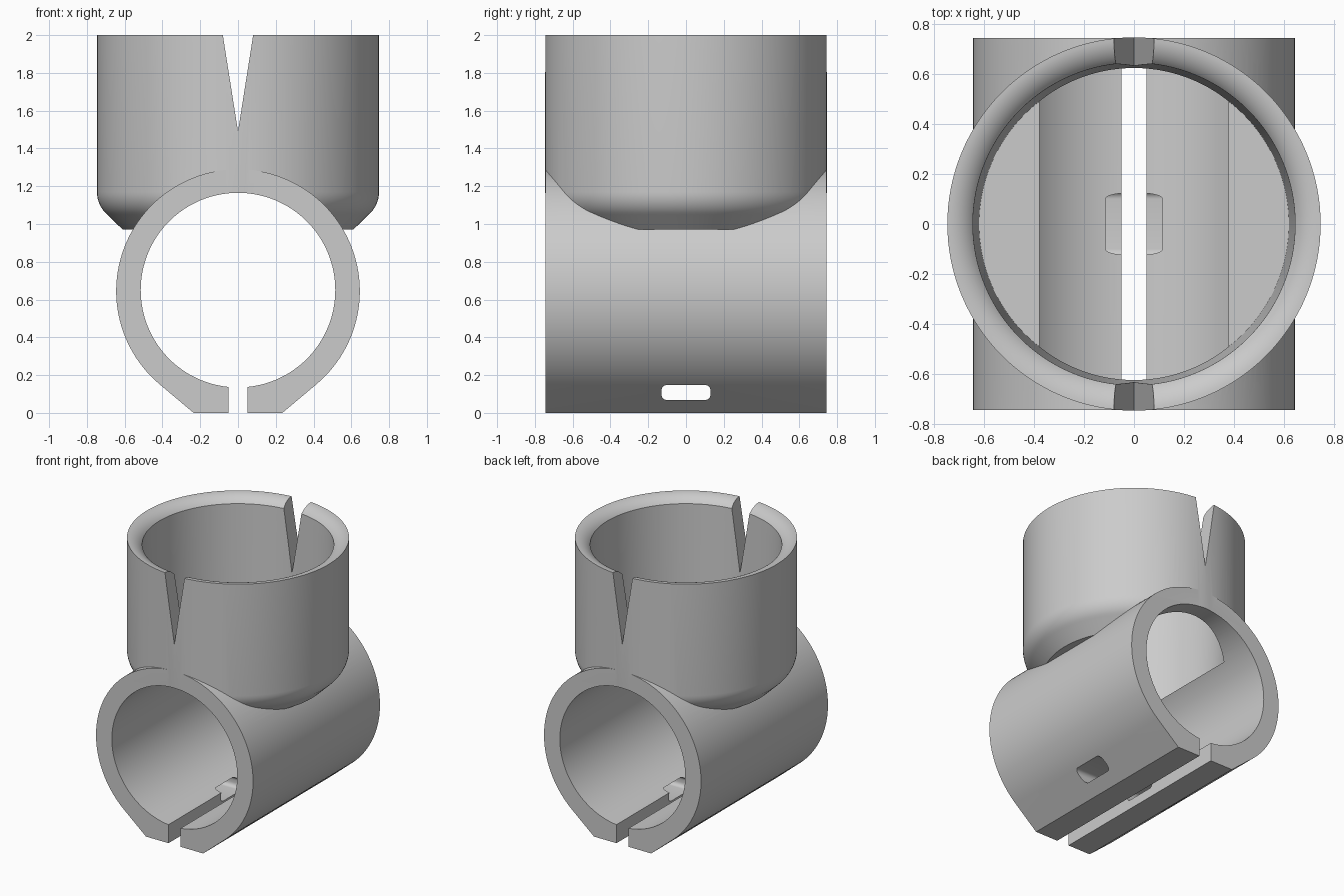
import bpy, bmesh
from math import sin, cos, pi, radians
from mathutils import Vector

if "Cube" in bpy.data.objects:
    bpy.data.objects.remove(bpy.data.objects["Cube"])

grey = bpy.data.materials.new("plain grey")
grey.use_nodes = True
colour = (0.6, 0.6, 0.6, 1)
grey.diffuse_color = colour
grey.node_tree.nodes["Principled BSDF"].inputs["Base Color"].default_value = colour

SEG = 128


def make_object(name, bm):
    bmesh.ops.recalc_face_normals(bm, faces=bm.faces)
    mesh = bpy.data.meshes.new(name)
    bm.to_mesh(mesh)
    bm.free()
    mesh.materials.append(grey)
    obj = bpy.data.objects.new(name, mesh)
    bpy.context.collection.objects.link(obj)
    return obj


def prism(name, outline, axis, half):
    """Extrude a 2D outline (other axis, z) along x or y, centred."""
    bm = bmesh.new()
    place = (lambda u, z: (u, -half, z)) if axis == "y" else (lambda u, z: (-half, u, z))
    face = bm.faces.new([bm.verts.new(place(u, z)) for u, z in outline])
    new = bmesh.ops.extrude_face_region(bm, geom=[face])["geom"]
    shift = Vector((0, 2 * half, 0)) if axis == "y" else Vector((2 * half, 0, 0))
    bmesh.ops.translate(bm, vec=shift, verts=[v for v in new if isinstance(v, bmesh.types.BMVert)])
    return make_object(name, bm)


def lathe(name, profile):
    """Solid of revolution about z, closed by flat caps at both ends."""
    bm = bmesh.new()
    rings = [[bm.verts.new((r * cos(2 * pi * i / SEG), r * sin(2 * pi * i / SEG), z))
              for i in range(SEG)] for r, z in profile]
    for a, b in zip(rings, rings[1:]):
        for i in range(SEG):
            j = (i + 1) % SEG
            bm.faces.new((a[i], a[j], b[j], b[i]))
    bm.faces.new(rings[0])
    bm.faces.new(rings[-1])
    return make_object(name, bm)


def arc(cx, cz, r, start, end, steps):
    angles = [radians(start + (end - start) * i / steps) for i in range(steps + 1)]
    return [(cx + r * cos(a), cz + r * sin(a)) for a in angles]


def combine(target, tool, operation):
    tool.hide_render = True
    mod = target.modifiers.new(operation, "BOOLEAN")
    mod.operation = operation
    mod.solver = "EXACT"
    mod.object = tool
    bpy.context.view_layer.objects.active = target
    bpy.ops.object.modifier_apply(modifier=mod.name)
    bpy.data.objects.remove(tool)


# Horizontal clamp tube with a flat foot
RADIUS, FOOT = 0.645, 0.235
clamp = prism("tube_clamp_with_cup",
              arc(0, RADIUS, RADIUS, -50, 230, 100) + [(-FOOT, 0), (FOOT, 0)], "y", 0.7445)

# Upright cup: chamfered base, filleted corner, rounded lip
CUP, LIP = 0.747, 0.128
base = [(0.61, 0.97)] + arc(CUP - 0.159, 1.17, 0.159, -49, 0, 8)
lip = arc(CUP, 2 - LIP, LIP, 90, 150, 10)
cup = lathe("cup_body", base + lip)
combine(clamp, cup, "UNION")

# Bore of the tube and tapered cavity of the cup
combine(clamp, prism("bore", arc(0, 0.65, 0.515, 0, 360, SEG)[:-1], "y", 1), "DIFFERENCE")
combine(clamp, lathe("cavity", [(0.62, 1.0), (0.648, 2.06)]), "DIFFERENCE")

# Split along the bottom of the tube
combine(clamp, prism("split", [(-0.05, -0.2), (0.05, -0.2), (0.05, 0.4), (-0.05, 0.4)], "y", 1),
        "DIFFERENCE")

# Rounded strap slot through the foot
slot = []
for y, z, start in ((0.1, 0.118, 0), (-0.1, 0.118, 90), (-0.1, 0.098, 180), (0.1, 0.098, 270)):
    slot += arc(y, z, 0.03, start, start + 90, 6)
combine(clamp, prism("strap_slot", slot, "x", 0.9), "DIFFERENCE")

# V notches in the front and back of the rim
combine(clamp, prism("rim_notches", [(0, 1.49), (0.096, 2.1), (-0.096, 2.1)], "y", 1),
        "DIFFERENCE")

# Smooth curves, sharp edges
bpy.ops.object.select_all(action="DESELECT")
clamp.select_set(True)
bpy.context.view_layer.objects.active = clamp
bpy.ops.object.shade_smooth_by_angle(angle=radians(25))
